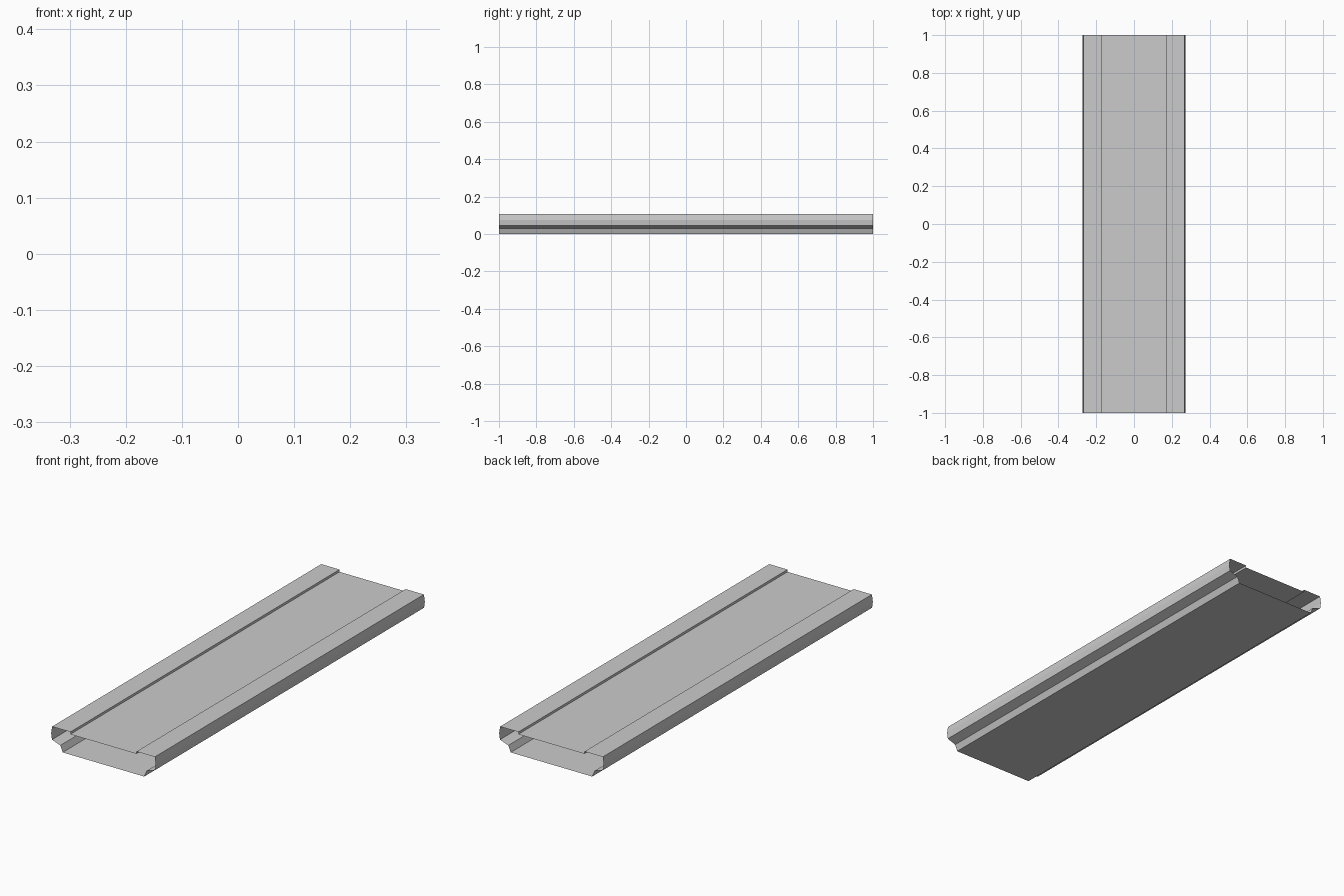
import bpy

if "Cube" in bpy.data.objects:
    bpy.data.objects.remove(bpy.data.objects["Cube"])


# Extrude an open strip of (x, z) points along y, with no end caps
def strip(name, points, half_length=1.0, closed=False):
    verts = [(x, y, z) for y in (-half_length, half_length) for x, z in points]
    n = len(points)
    count = n if closed else n - 1
    faces = [(i, (i + 1) % n, n + (i + 1) % n, n + i) for i in range(count)]
    mesh = bpy.data.meshes.new(name)
    mesh.from_pydata(verts, [], faces)
    obj = bpy.data.objects.new(name, mesh)
    bpy.context.collection.objects.link(obj)
    return obj


# Right half of the tray section: bottom, flared flange, side, lip, recessed deck
half = [
    (0.212, 0.0),
    (0.224, 0.03),
    (0.268, 0.045),
    (0.272, 0.075),
    (0.267, 0.107),
    (0.172, 0.107),
    (0.172, 0.096),
]
section = half + [(-x, z) for x, z in reversed(half)]

# Hollow open-ended panel
strip("hollow_panel", section, closed=True)
